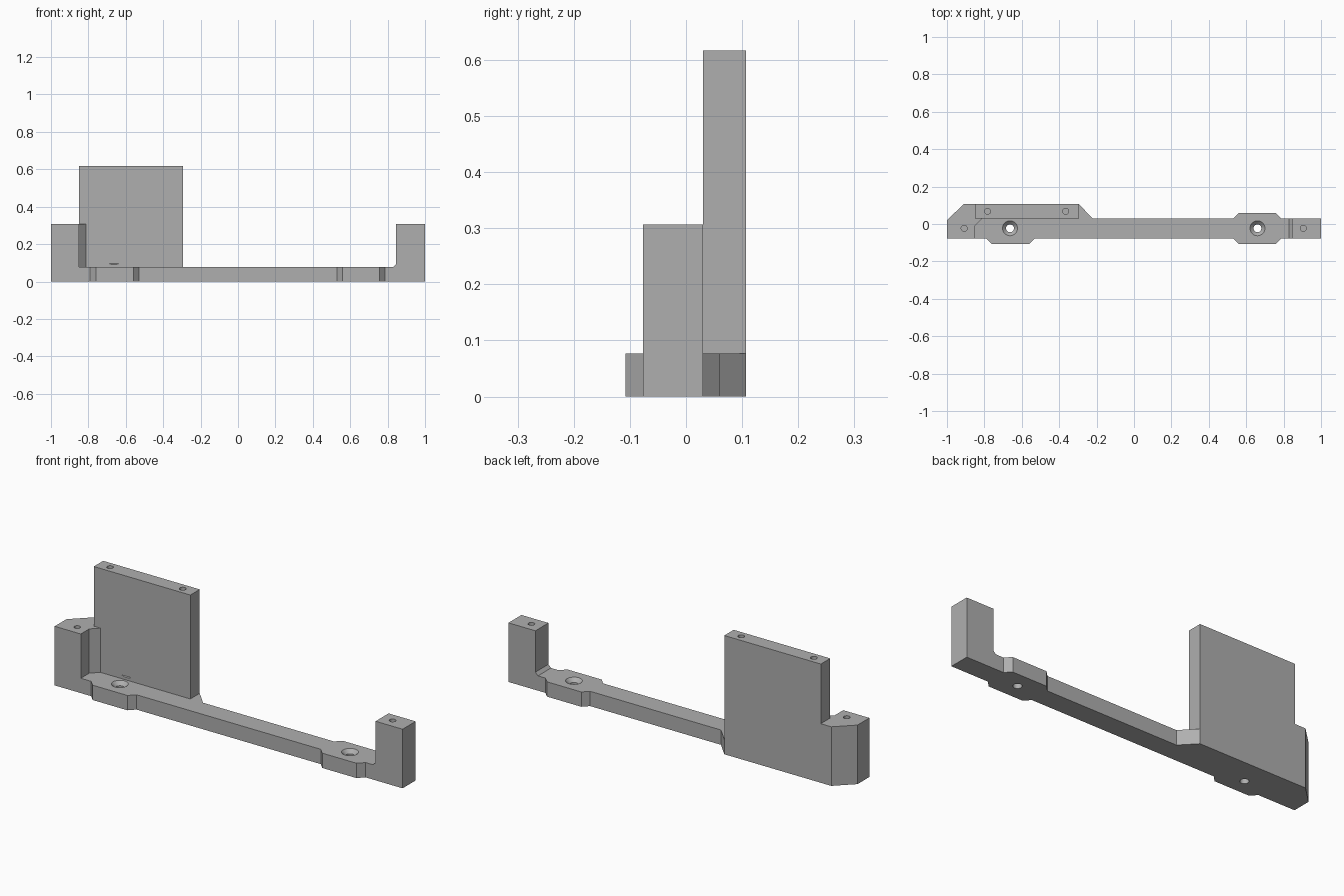
import bpy, bmesh, math
from mathutils import Matrix, Vector

cube = bpy.data.objects.get("Cube")
if cube:
    bpy.data.objects.remove(cube, do_unlink=True)

grey = bpy.data.materials.new("grey_plastic")
grey.use_nodes = True
grey.diffuse_color = (0.43, 0.43, 0.43, 1)
grey.node_tree.nodes["Principled BSDF"].inputs["Base Color"].default_value = grey.diffuse_color

FRONT, BACK, REAR = -0.077, 0.03, 0.107
BASE_TOP, POST_TOP, PANEL_TOP = 0.077, 0.307, 0.617
HOLE_Y = -0.023


def finish(name, bm):
    bmesh.ops.recalc_face_normals(bm, faces=bm.faces)
    mesh = bpy.data.meshes.new(name)
    bm.to_mesh(mesh)
    bm.free()
    obj = bpy.data.objects.new(name, mesh)
    bpy.context.collection.objects.link(obj)
    mesh.materials.append(grey)
    return obj


def prism(name, outline, offset):
    """Extrude a closed 3D outline along an offset."""
    bm = bmesh.new()
    face = bm.faces.new([bm.verts.new(p) for p in outline])
    new = bmesh.ops.extrude_face_region(bm, geom=[face])["geom"]
    verts = [v for v in new if isinstance(v, bmesh.types.BMVert)]
    bmesh.ops.translate(bm, vec=Vector(offset), verts=verts)
    return finish(name, bm)


def slab(name, plan, z0, z1):
    return prism(name, [(x, y, z0) for x, y in plan], (0, 0, z1 - z0))


def cone(name, x, y, z0, z1, r0, r1):
    bm = bmesh.new()
    bmesh.ops.create_cone(bm, cap_ends=True, segments=32, radius1=r0, radius2=r1,
                          depth=z1 - z0, matrix=Matrix.Translation((x, y, (z0 + z1) / 2)))
    return finish(name, bm)


def combine(target, tool, operation):
    mod = target.modifiers.new("combine", "BOOLEAN")
    mod.operation, mod.solver, mod.object = operation, "EXACT", tool
    bpy.context.view_layer.objects.active = target
    bpy.ops.object.modifier_apply(modifier=mod.name)
    bpy.data.objects.remove(tool, do_unlink=True)


def tab(x0, x1, y, out):
    """Four outline points of a widened, chamfered screw tab."""
    step = 0.03 if x1 > x0 else -0.03
    return [(x0, y), (x0 + step, out), (x1 - step, out), (x1, y)]


# Base strip with screw tabs
plan = [(-1, FRONT)] + tab(-0.79, -0.53, FRONT, -0.108) + tab(0.53, 0.787, FRONT, -0.108)
plan += [(1, FRONT), (1, BACK)] + tab(0.787, 0.53, BACK, 0.06)
plan += [(-0.222, BACK), (-0.295, REAR), (-0.91, REAR), (-1, 0.02)]
bracket = slab("mounting_bracket", plan, 0, BASE_TOP)

# Right end post, with a chamfered inner foot
side = [(0.83, BASE_TOP), (0.845, BASE_TOP + 0.015), (0.845, POST_TOP), (1, POST_TOP), (1, BASE_TOP)]
left_post = prism("left_post", [(x, FRONT, z) for x, z in side], (0, BACK - FRONT, 0))

# Opposite post, wrapped around the corner of the panel
right_post = slab("right_post", [(-1, FRONT), (-0.85, FRONT), (-0.85, -0.008), (-0.812, BACK),
                                 (-0.85, BACK), (-0.85, REAR), (-0.91, REAR), (-1, 0.02)],
                  BASE_TOP, POST_TOP)

# Upright panel
panel = slab("panel", [(-0.85, BACK), (-0.295, BACK), (-0.295, REAR), (-0.85, REAR)],
             BASE_TOP, PANEL_TOP)

for part in (left_post, panel, right_post):
    combine(bracket, part, "UNION")

# Countersunk through holes in the tabs
for x in (-0.663, 0.66):
    combine(bracket, cone("bore", x, HOLE_Y, -0.05, 0.2, 0.021, 0.021), "DIFFERENCE")
    combine(bracket, cone("sink", x, HOLE_Y, BASE_TOP - 0.02, BASE_TOP + 0.02, 0.02, 0.06), "DIFFERENCE")

# Blind screw holes in the tops of the posts and panel
for x, y, top in ((-0.908, HOLE_Y, POST_TOP), (0.905, HOLE_Y, POST_TOP),
                  (-0.783, 0.068, PANEL_TOP), (-0.365, 0.068, PANEL_TOP)):
    combine(bracket, cone("pilot", x, y, top - 0.12, top + 0.05, 0.016, 0.016), "DIFFERENCE")

# Merge coplanar faces and smooth only the hole walls
bm = bmesh.new()
bm.from_mesh(bracket.data)
bmesh.ops.remove_doubles(bm, verts=bm.verts, dist=0.0001)
bmesh.ops.dissolve_limit(bm, angle_limit=math.radians(1), verts=bm.verts, edges=bm.edges)
bm.to_mesh(bracket.data)
bm.free()
bpy.ops.object.select_all(action="DESELECT")
bracket.select_set(True)
bpy.context.view_layer.objects.active = bracket
bpy.ops.object.shade_smooth_by_angle(angle=math.radians(25))
